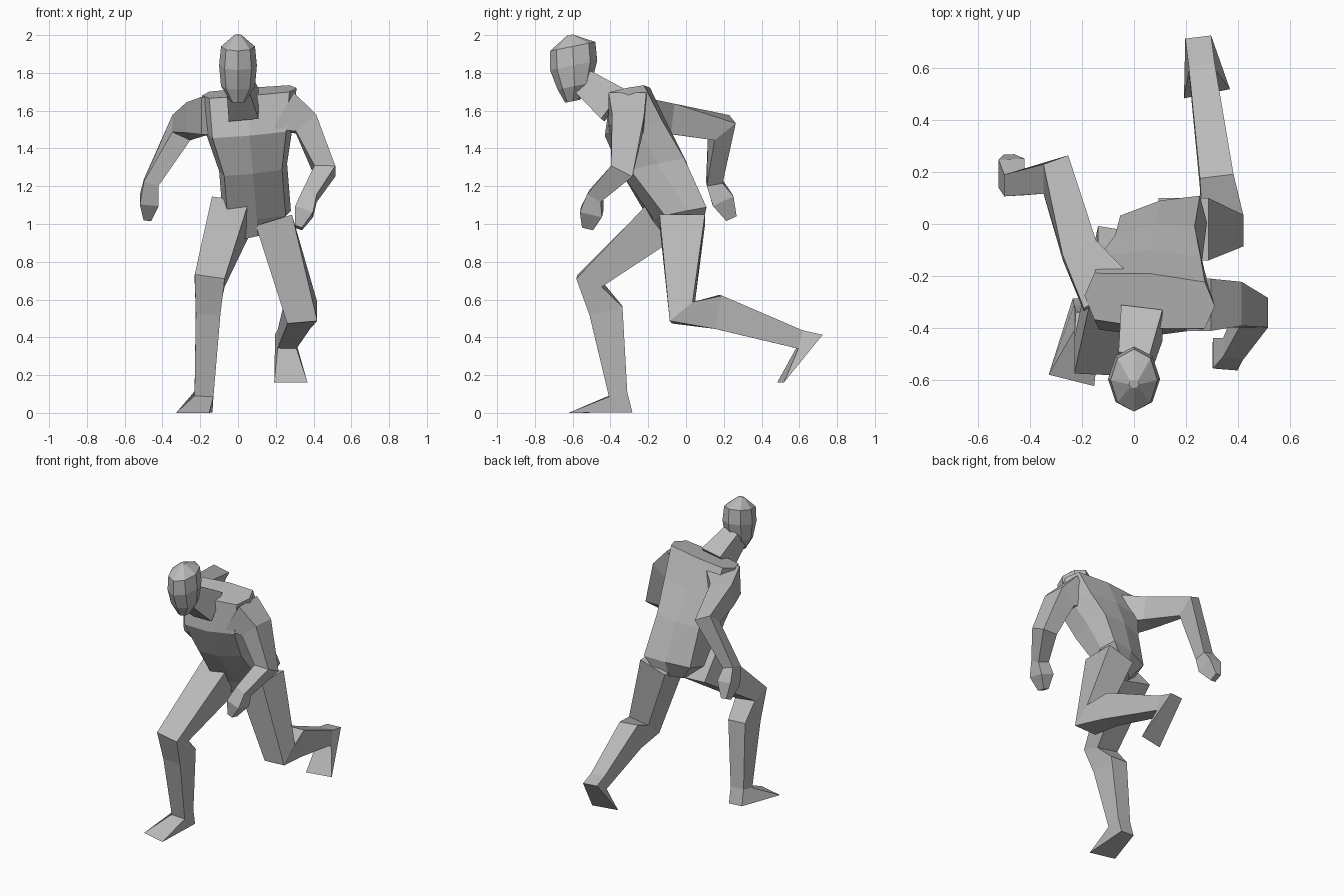
import bpy
import bmesh
from math import cos, sin, tau
from mathutils import Vector

default_cube = bpy.data.objects.get("Cube")
if default_cube:
    bpy.data.objects.remove(default_cube, do_unlink=True)

# One plain material for the whole figure
GREY = (0.5, 0.5, 0.5, 1)
clay = bpy.data.materials.new("plain_grey")
clay.use_nodes = True
clay.diffuse_color = GREY
clay.node_tree.nodes["Principled BSDF"].inputs["Base Color"].default_value = GREY

SIDEWAYS = Vector((1, 0, 0))
UPWARD = Vector((0, 0, 1))


def loft(name, rows):
    """Skin a row of slices, each a loop of points, and close both ends."""
    bm = bmesh.new()
    loops = [[bm.verts.new(point) for point in row] for row in rows]
    for upper, lower in zip(loops, loops[1:]):
        for i in range(len(upper)):
            bm.faces.new((upper[i - 1], upper[i], lower[i], lower[i - 1]))
    bm.faces.new(loops[0])
    bm.faces.new(loops[-1])
    bmesh.ops.recalc_face_normals(bm, faces=bm.faces[:])
    mesh = bpy.data.meshes.new(name)
    bm.to_mesh(mesh)
    bm.free()
    mesh.materials.append(clay)
    part = bpy.data.objects.new(name, mesh)
    bpy.context.collection.objects.link(part)


def octagon(height, centre, front, back, width, boxiness, roll=0, twist=0):
    """Eight-sided slice of the body, higher at the back than at the front."""
    points = []
    for i in range(8):
        across = max(-1, min(1, boxiness * cos(i * tau / 8)))
        along = max(-1, min(1, boxiness * sin(i * tau / 8)))
        reach = along * (back - front) / 2
        points.append(Vector((centre + across * width,
                              (front + back) / 2 + reach + across * twist,
                              height + reach / 5 + across * roll)))
    return points


def box_slice(middle, tangent, width, depth):
    """Four-sided slice square to the limb; the front pair of points comes first."""
    front = tangent.cross(SIDEWAYS).normalized()
    side = front.cross(tangent).normalized() * width
    front = front * depth
    return [middle + front - side, middle + front + side,
            middle - front + side, middle - front - side]


def limb_slices(joints, sizes):
    """Slices at every joint, mitred where the limb bends."""
    bones = [(b - a).normalized() for a, b in zip(joints, joints[1:])]
    slices = []
    for i, joint in enumerate(joints):
        before, after = bones[max(i - 1, 0)], bones[min(i, len(bones) - 1)]
        tangent = (before + after).normalized()
        width, depth = sizes[i]
        slices.append(box_slice(joint, tangent, width, depth / tangent.dot(after)))
    return slices


def leg(name, hip, knee, ankle, toe):
    """Thigh, shin with a calf bulging backwards, and a wedge foot."""
    hip, knee, ankle, toe = map(Vector, (hip, knee, ankle, toe))
    thigh, knee_cap, shin_end = limb_slices(
        [hip, knee, ankle], [(.1, .12), (.08, .06), (.05, .05)])
    shin = (ankle - knee).normalized()
    backward = SIDEWAYS.cross(shin).normalized()
    calf = box_slice(knee.lerp(ankle, .28) + backward * .045, shin, .065, .09)
    heel = [corner + shin * .11 for corner in shin_end[2:]]
    toe_side = UPWARD.cross(toe - ankle).normalized() * .09
    sole = [toe - toe_side, toe + toe_side] + heel
    loft(name, [thigh, knee_cap, calf, shin_end, sole])


def arm(name, shoulder, deltoid, elbow, wrist, fingertip):
    """Shoulder, upper arm, forearm and a hand that swells at the knuckles."""
    joints = [Vector(p) for p in (shoulder, deltoid, elbow, wrist, fingertip)]
    joints.insert(4, joints[3].lerp(joints[4], .5))
    sizes = [(.11, .1), (.07, .08), (.055, .055), (.04, .04), (.05, .06), (.02, .03)]
    loft(name, limb_slices(joints, sizes))


# Leaning torso: height, centre, front, back, half width
TORSO = [(1.7, .06, -.4, -.19, .25),
         (1.5, .06, -.43, -.1, .23),
         (1.3, .08, -.34, 0, .18),
         (1.05, .1, -.17, .09, .18),
         (.95, .1, -.1, .05, .08)]
loft("torso", [octagon(*row, boxiness=1.2, roll=.02, twist=(1.5 - row[0]) / 10)
               for row in TORSO])

# Faceted head: height, front, back, half width
HEAD = [(2, -.63, -.6, .02),
        (1.94, -.72, -.48, .09),
        (1.84, -.72, -.47, .1),
        (1.73, -.68, -.5, .09),
        (1.65, -.64, -.56, .04)]
loft("head", [octagon(height, 0, front, back, width, boxiness=1)
              for height, front, back, width in HEAD])

# Neck reaching forward
loft("neck", limb_slices([Vector((.03, -.38, 1.63)), Vector((0, -.54, 1.75))],
                         [(.08, .1), (.06, .07)]))

# Planted leg in front, trailing leg behind
leg("right_leg", (-.04, -.1, 1.04), (-.15, -.51, .7), (-.18, -.36, .1), (-.24, -.6, 0))
leg("left_leg", (.19, -.02, 1.02), (.34, -.02, .53), (.26, .6, .39), (.28, .5, .16))

# Arms swung opposite to the legs
arm("left_arm", (.24, -.31, 1.6), (.36, -.31, 1.53), (.46, -.34, 1.28),
    (.38, -.48, 1.15), (.32, -.52, .98))
arm("right_arm", (-.1, -.27, 1.57), (-.21, -.1, 1.56), (-.3, .19, 1.51),
    (-.46, .15, 1.22), (-.48, .24, 1.03))
